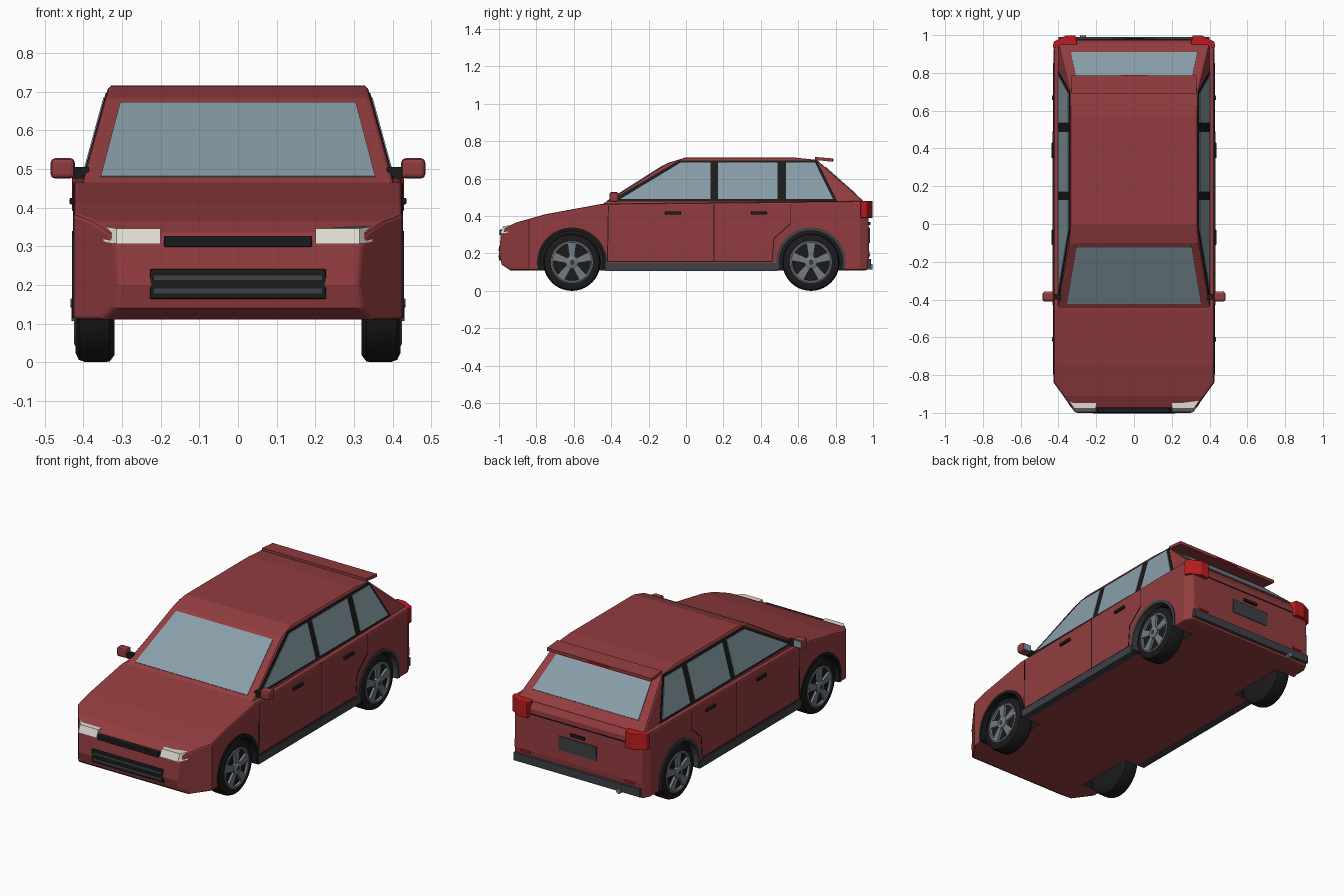
import bpy, bmesh, math
from mathutils import Vector

if "Cube" in bpy.data.objects:
    bpy.data.objects.remove(bpy.data.objects["Cube"])


def material(name, rgb):
    m = bpy.data.materials.new(name)
    m.diffuse_color = (*rgb, 1)
    m.use_nodes = True
    m.node_tree.nodes["Principled BSDF"].inputs["Base Color"].default_value = m.diffuse_color
    return m


RED = material("body_red", (0.29, 0.046, 0.050))
GLASS = material("window_glass", (0.25, 0.34, 0.39))
BLACK = material("black_trim", (0.011, 0.011, 0.012))
GREY = material("dark_grey_trim", (0.05, 0.052, 0.06))
SILVER = material("wheel_silver", (0.17, 0.20, 0.23))
WHITE = material("headlight_white", (0.72, 0.70, 0.63))
LAMP = material("lamp_red", (0.50, 0.012, 0.015))


def finish(bm, name, mat, mirror=False, bevel=0, smooth=False):
    bmesh.ops.recalc_face_normals(bm, faces=bm.faces)
    me = bpy.data.meshes.new(name)
    bm.to_mesh(me)
    bm.free()
    me.materials.append(mat)
    ob = bpy.data.objects.new(name, me)
    bpy.context.collection.objects.link(ob)
    if smooth:
        bpy.ops.object.select_all(action='DESELECT')
        ob.select_set(True)
        bpy.context.view_layer.objects.active = ob
        bpy.ops.object.shade_smooth_by_angle(angle=math.radians(40))
    if bevel:
        b = ob.modifiers.new("bevel", 'BEVEL')
        b.width, b.segments = bevel, 2
        b.limit_method, b.angle_limit = 'ANGLE', math.radians(50)
    if mirror:
        ob.modifiers.new("mirror", 'MIRROR')
    return ob


def extrude(bm, pts, vec):
    a = [bm.verts.new(p) for p in pts]
    b = [bm.verts.new(Vector(p) + Vector(vec)) for p in pts]
    bm.faces.new(a)
    bm.faces.new(b[::-1])
    for i in range(len(a)):
        j = (i + 1) % len(a)
        bm.faces.new((a[j], a[i], b[i], b[j]))


def prism(name, pts, vec, mat, **kw):
    bm = bmesh.new()
    extrude(bm, pts, vec)
    return finish(bm, name, mat, **kw)


def box(name, x, y, z, mat, **kw):
    pts = [(x[0], y[0], z[0]), (x[1], y[0], z[0]), (x[1], y[1], z[0]), (x[0], y[1], z[0])]
    return prism(name, pts, (0, 0, z[1] - z[0]), mat, **kw)


def circle(x, y, z, r, n=40):
    return [(x, y + r * math.cos(2 * math.pi * i / n), z + r * math.sin(2 * math.pi * i / n))
            for i in range(n)]


def lathe(name, profile, y, z, mat, n=40):
    """Revolve (x, radius) points around the wheel axle."""
    bm = bmesh.new()
    rings = [[bm.verts.new(p) for p in circle(x, y, z, r, n)] for x, r in profile]
    for a, b in zip(rings, rings[1:]):
        for i in range(n):
            bm.faces.new((a[i], a[(i + 1) % n], b[(i + 1) % n], b[i]))
    bm.faces.new(rings[0])
    bm.faces.new(rings[-1])
    return finish(bm, name, mat, mirror=True, smooth=True)


AXLES = {"front": -0.61, "rear": 0.668}
HUB_Z = 0.153

# Lower body: side profile, with the front corners sliced off
W = 0.425
profile = [(-0.94, .11), (-0.985, .14), (-1.0, .20), (-0.99, .30), (-0.97, .335), (-0.91, .365),
           (-0.75, .41), (-0.45, .465), (0.95, .48), (0.975, .44), (0.98, .20), (0.97, .11)]
bm = bmesh.new()
extrude(bm, [(-W, y, z) for y, z in profile], (2 * W, 0, 0))
for s in (-1, 1):
    for co, no in (((s * .31, -1.0, 0), (s * .16, -.115, 0)), ((s * .40, .98, 0), (s * .05, .025, 0))):
        bmesh.ops.bisect_plane(bm, geom=bm.verts[:] + bm.edges[:] + bm.faces[:], dist=1e-5,
                               plane_co=co, plane_no=no, clear_outer=True)
        bmesh.ops.holes_fill(bm, edges=[e for e in bm.edges if e.is_boundary])
body = finish(bm, "lower_body", RED, bevel=0.01)

# Wheel wells cut into the body
bm = bmesh.new()
for y in AXLES.values():
    for s in (-1, 1):
        extrude(bm, circle(s * .30, y, HUB_Z, .18), (s * .2, 0, 0))
cutter = finish(bm, "wheel_well_cutter", BLACK)
cutter.hide_render = True
cutter.display_type = 'WIRE'
cut = body.modifiers.new("wheel_wells", 'BOOLEAN')
cut.operation, cut.object, cut.solver = 'DIFFERENCE', cutter, 'EXACT'
cut.material_mode = 'TRANSFER'


# Cabin: the sides lean in with height
def side_x(z):
    return .394 - .274 * (z - .5)


roofline = [(-0.46, .455), (-0.10, .683), (0.0, .714), (0.57, .714), (0.70, .70), (0.955, .475), (0.955, .455)]
bm = bmesh.new()
left = [bm.verts.new((-side_x(z), y, z)) for y, z in roofline]
right = [bm.verts.new((side_x(z), y, z)) for y, z in roofline]
bm.faces.new(left)
bm.faces.new(right[::-1])
for i in range(len(left)):
    j = (i + 1) % len(left)
    bm.faces.new((left[j], left[i], right[i], right[j]))
finish(bm, "cabin", RED, bevel=0.01)


# Side windows on a black surround
def side_plate(name, pts, off, mat):
    prism(name, [(side_x(z) + off, y, z) for y, z in pts], (-.008, 0, 0), mat, mirror=True)


side_plate("window_surround", [(-0.41, .478), (-0.04, .697), (0.70, .697), (0.81, .478)], .002, BLACK)
side_plate("front_door_window", [(-0.35, .492), (-0.03, .685), (0.13, .685), (0.13, .492)], .005, GLASS)
side_plate("rear_door_window", [(0.17, .492), (0.17, .685), (0.49, .685), (0.49, .492)], .005, GLASS)
side_plate("quarter_window", [(0.535, .492), (0.535, .685), (0.69, .685), (0.785, .492)], .005, GLASS)

# Windscreen and rear window lie on the sloping cabin ends
prism("windscreen", [(-.355, -.423, .482), (.355, -.423, .482), (.305, -.122, .673), (-.305, -.122, .673)],
      (0, .004, -.006), GLASS)
prism("rear_window", [(-.335, .91, .519), (.335, .91, .519), (.30, .745, .665), (-.30, .745, .665)],
      (0, -.005, -.006), GLASS)

# Roof spoiler and high brake lamp
prism("spoiler", [(-.33, .69, .70), (-.33, .69, .716), (-.33, .785, .708), (-.33, .785, .690)],
      (.66, 0, 0), RED)
box("high_brake_lamp", (-.07, .07), (.78, .789), (.694, .704), LAMP)

# Door seams
SEAM = .005


def seam(name, a, b):
    d = Vector((0, b[0] - a[0], b[1] - a[1])).normalized()
    n = Vector((0, -d.z, d.y)) * SEAM / 2
    p, q = Vector((W + .0015, *a)), Vector((W + .0015, *b))
    prism(name, [p - n, q - n, q + n, p + n], (-.005, 0, 0), BLACK, mirror=True)


seam("door_seam_middle", (.15, .155), (.15, .465))
seam("door_seam_front", (-.42, .155), (-.415, .455))
seam("door_seam_bottom", (-.42, .157), (.46, .157))
for i, (a, b) in enumerate([((.46, .155), (.47, .28)), ((.47, .28), (.56, .36)), ((.56, .36), (.56, .465))]):
    seam(f"door_seam_rear_{i}", a, b)

# Door handles, sills, mirrors
for name, y in (("front", -.07), ("rear", .39)):
    box(name + "_door_handle", (.42, .436), (y - .042, y + .042), (.408, .425), BLACK, mirror=True, bevel=.004)
box("sill", (.39, .431), (-.43, .49), (.107, .15), GREY, mirror=True)
box("mirror_housing", (.422, .485), (-.41, -.36), (.475, .528), RED, mirror=True, bevel=.012)
box("mirror_glass", (.43, .477), (-.362, -.357), (.483, .52), GLASS, mirror=True)
box("mirror_arm", (.385, .43), (-.40, -.37), (.475, .505), BLACK, mirror=True)

# Front: headlights and grilles
prism("headlight", [(.20, -.995, .306), (.315, -.995, .306), (.348, -.95, .312), (.33, -.92, .306), (.20, -.93, .306)],
      (0, .018, .04), WHITE, mirror=True)
box("upper_grille", (-.192, .192), (-.998, -.96), (.298, .327), BLACK, bevel=.004)
box("lower_grille", (-.228, .228), (-1.0, -.96), (.163, .241), BLACK, bevel=.004)
for z in (.184, .218):
    box("grille_bar", (-.218, .218), (-1.002, -.99), (z - .006, z + .006), GREY)

# Rear: lamps, bumper strip, number plate, latch, seam, exhaust
prism("tail_light", [(.30, .95, .39), (.31, .998, .39), (.36, .998, .39), (.425, .965, .39), (.43, .935, .39), (.40, .93, .39)],
      (0, 0, .09), LAMP, mirror=True, bevel=.004)
box("rear_reflector", (.30, .36), (.97, .985), (.185, .197), LAMP, mirror=True)
box("rear_bumper_strip", (-.40, .40), (.95, .99), (.125, .17), GREY)
box("number_plate", (-.12, .12), (.975, .983), (.255, .335), GREY)
box("tailgate_latch", (-.045, .045), (.97, .986), (.352, .368), BLACK)
box("tailgate_seam", (-.30, .30), (.973, .979), (.408, .413), BLACK)
prism("exhaust_pipe", [(x - .27, .93, y) for y, x, _ in
                       [(.128 + .015 * math.cos(t * math.pi / 6), .015 * math.sin(t * math.pi / 6), 0) for t in range(12)]],
      (0, .067, 0), SILVER)

# Wheels and arch trims
for name, y in AXLES.items():
    lathe(name + "_tyre", [(.32, .10), (.32, .135), (.332, .151), (.345, .153), (.395, .153), (.412, .147),
                           (.42, .13), (.418, .11), (.405, .105)], y, HUB_Z, BLACK)
    lathe(name + "_rim", [(.40, .112), (.421, .112), (.424, .106), (.421, .099), (.406, .097)], y, HUB_Z, SILVER)
    lathe(name + "_wheel_back", [(.40, .098), (.409, .098)], y, HUB_Z, BLACK)
    lathe(name + "_hub", [(.40, .034), (.426, .034), (.430, .028)], y, HUB_Z, SILVER, 20)
    lathe(name + "_hub_cap", [(.42, .013), (.433, .011)], y, HUB_Z, GREY, 16)
    bm = bmesh.new()
    for k in range(5):
        t = math.pi / 2 + k * 2 * math.pi / 5
        d, n = Vector((0, math.cos(t), math.sin(t))), Vector((0, -math.sin(t), math.cos(t)))
        c = Vector((.423, y, HUB_Z))
        extrude(bm, [c + d * .02 - n * .013, c + d * .102 - n * .024, c + d * .102 + n * .024, c + d * .02 + n * .013],
                (-.018, 0, 0))
    finish(bm, name + "_spokes", SILVER, mirror=True)
    arc = [math.radians(-12 + 204 * i / 24) for i in range(25)]
    ring = [(.429, y + r * math.cos(a), HUB_Z + r * math.sin(a))
            for r, seq in ((.186, arc), (.168, arc[::-1])) for a in seq]
    prism(name + "_arch_trim", ring, (-.04, 0, 0), GREY if name == "rear" else BLACK, mirror=True)
